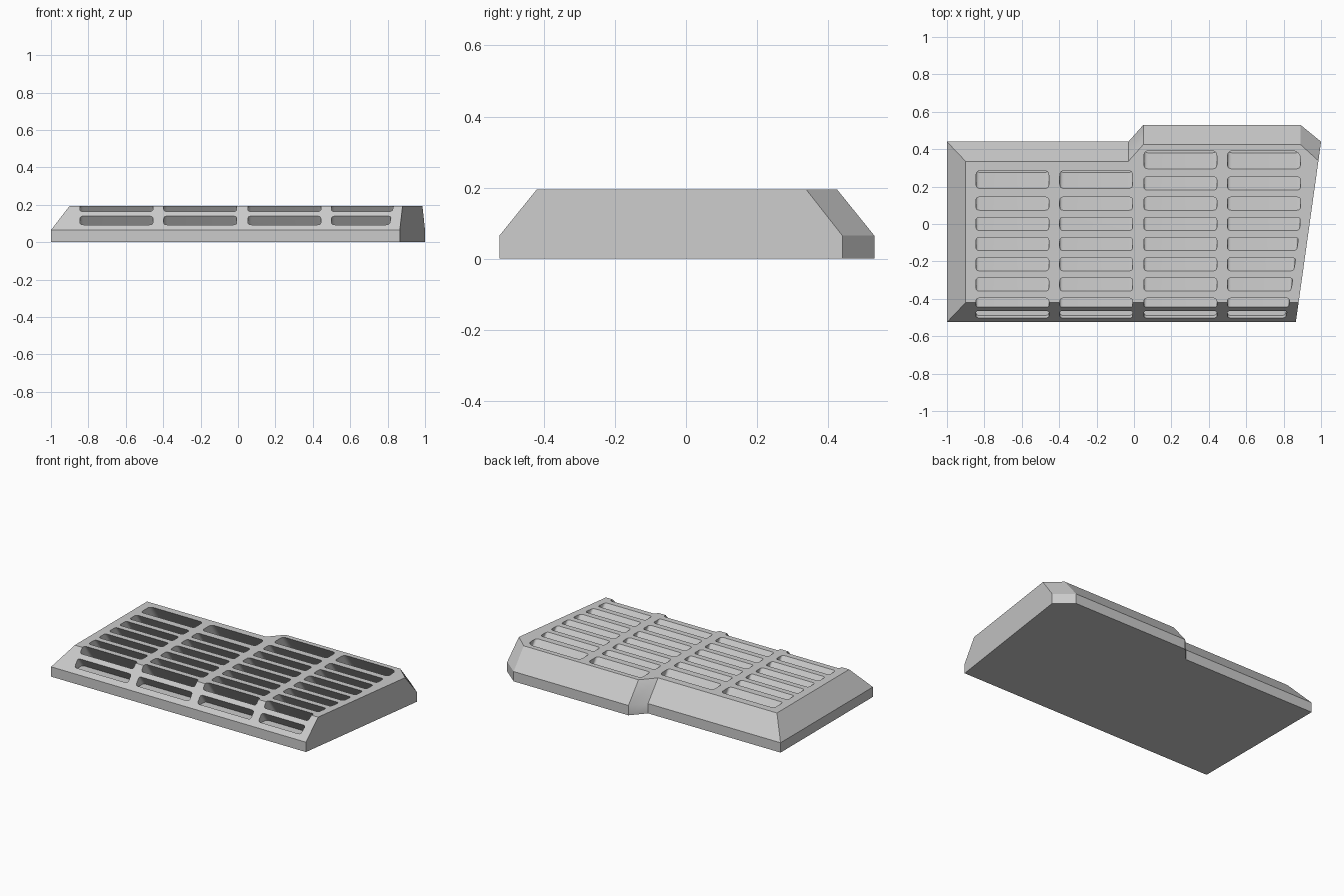
import bpy, bmesh, math

if "Cube" in bpy.data.objects:
    bpy.data.objects.remove(bpy.data.objects["Cube"])

grey = bpy.data.materials.new("light_grey")
grey.use_nodes = True
grey.diffuse_color = (0.6, 0.6, 0.6, 1)
grey.node_tree.nodes["Principled BSDF"].inputs["Base Color"].default_value = (0.6, 0.6, 0.6, 1)

RIM, TOP, FLOOR = 0.065, 0.195, 0.075
SLANT = 1.4       # drop per unit of backward run inside a slot


def loft(bm, rings):
    """Join equal-sized rings of points into a closed solid."""
    loops = [[bm.verts.new(p) for p in ring] for ring in rings]
    n = len(loops[0])
    for low, high in zip(loops, loops[1:]):
        for i in range(n):
            j = (i + 1) % n
            bm.faces.new((low[i], low[j], high[j], high[i]))
    bm.faces.new(loops[0][::-1])
    bm.faces.new(loops[-1])


def make_object(name, bm):
    bmesh.ops.recalc_face_normals(bm, faces=bm.faces)
    mesh = bpy.data.meshes.new(name)
    bm.to_mesh(mesh)
    bm.free()
    mesh.materials.append(grey)
    obj = bpy.data.objects.new(name, mesh)
    bpy.context.collection.objects.link(obj)
    return obj


def rounded(corners, radii, steps=4):
    """Round each corner of a convex outline with a short curve."""
    out = []
    for i, (x, y) in enumerate(corners):
        ends = []
        for px, py in (corners[i - 1], corners[(i + 1) % len(corners)]):
            f = radii[i] / math.hypot(px - x, py - y)
            ends.append((x + (px - x) * f, y + (py - y) * f))
        (ax, ay), (bx, by) = ends
        for s in range(steps + 1):
            t = s / steps
            u = 1 - t
            out.append((u * u * ax + 2 * u * t * x + t * t * bx,
                        u * u * ay + 2 * u * t * y + t * t * by))
    return out


# Panel body: low vertical rim, then bevelled shoulders up to a flat top
base = [(-1, -0.525), (0.865, -0.525), (1, 0.44), (0.89, 0.53),
        (0.05, 0.53), (-0.03, 0.44), (-1, 0.44)]
crown = [(-0.9, -0.42), (0.88, -0.42), (0.986, 0.338), (0.89, 0.425),
         (0.05, 0.425), (-0.03, 0.335), (-0.9, 0.335)]
bm = bmesh.new()
loft(bm, [[(x, y, z) for x, y in ring]
          for ring, z in ((base, 0), (base, RIM), (crown, TOP))])
panel = make_object("vent_panel", bm)

# Slanted slot cutters, leaning backward as they go down
bm = bmesh.new()


def slot(x0, x1, y0, y1, radii):
    def right(y):
        return min(x1, 0.89 + 0.14 * y)
    outline = rounded([(x0, y0), (right(y0), y0), (right(y1), y1), (x0, y1)], radii)
    loft(bm, [[(x, y + (TOP - z) / SLANT, z) for x, y in outline]
              for z in (FLOOR, TOP + 0.03)])


for col, x0 in enumerate((-0.845, -0.397, 0.053, 0.5)):
    x1 = x0 + 0.39
    wide_y = 0.19 if col < 2 else 0.295
    slot(x0, x1, wide_y, wide_y + 0.097,
         (0.022, 0.022, 0.05 if col == 3 else 0.03, 0.03))
    for row in range(1 if col < 2 else 0, 8):
        y = 0.2165 - 0.108 * row
        slot(x0, x1, y - 0.035, y + 0.035, [0.018] * 4)
cutter = make_object("slot_cutter", bm)
cutter.hide_render = True

# Cut the slots and drop the cutter
cut = panel.modifiers.new("slots", 'BOOLEAN')
cut.operation = 'DIFFERENCE'
cut.solver = 'EXACT'
cut.object = cutter
bpy.ops.object.select_all(action='DESELECT')
bpy.context.view_layer.objects.active = panel
panel.select_set(True)
bpy.ops.object.modifier_apply(modifier=cut.name)
bpy.data.objects.remove(cutter)
bpy.ops.object.shade_smooth_by_angle(angle=math.radians(30))
